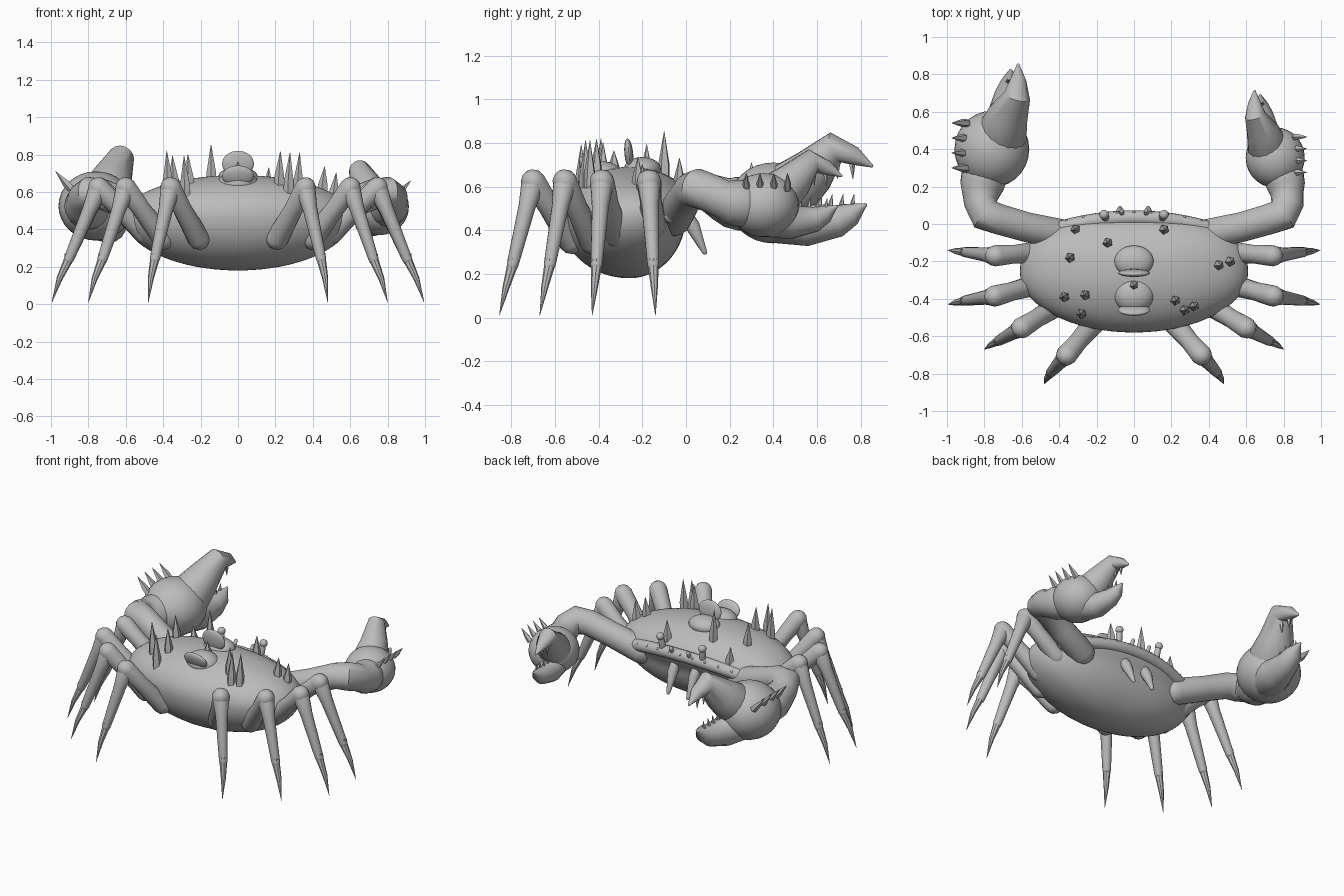
import bpy, bmesh, math
from mathutils import Vector, Matrix

cube = bpy.data.objects.get("Cube")
if cube:
    bpy.data.objects.remove(cube, do_unlink=True)

grey = bpy.data.materials.new("shell_grey")
grey.use_nodes = True
colour = (0.5, 0.5, 0.5, 1)
grey.diffuse_color = colour
grey.node_tree.nodes["Principled BSDF"].inputs["Base Color"].default_value = colour


def finish(name, bm, angle=40):
    bmesh.ops.recalc_face_normals(bm, faces=bm.faces)
    mesh = bpy.data.meshes.new(name)
    bm.to_mesh(mesh)
    bm.free()
    mesh.materials.append(grey)
    for p in mesh.polygons:
        p.use_smooth = True
    mesh.set_sharp_from_angle(angle=math.radians(angle))
    obj = bpy.data.objects.new(name, mesh)
    bpy.context.collection.objects.link(obj)
    return obj


def limb(name, pts, sides=16, rounded=True):
    """Round tube through (position, radius) points, with domed ends."""
    pts = [(Vector(p), r) for p, r in pts]
    if rounded:
        def dome(p, r, out):
            return [(p + out * r * math.sin(a), r * math.cos(a)) for a in (0.5, 1.0, 1.4)]
        first = (pts[0][0] - pts[1][0]).normalized()
        last = (pts[-1][0] - pts[-2][0]).normalized()
        pts = dome(*pts[0], first)[::-1] + pts + dome(*pts[-1], last)
    bm = bmesh.new()
    rings, normal, prev = [], None, None
    for i, (p, r) in enumerate(pts):
        a, b = pts[max(i - 1, 0)][0], pts[min(i + 1, len(pts) - 1)][0]
        t = (b - a).normalized()
        if normal is None:
            normal = t.orthogonal().normalized()
        else:
            normal = prev.rotation_difference(t) @ normal
        prev = t
        side = t.cross(normal)
        ring = []
        for k in range(sides):
            ang = math.tau * k / sides
            ring.append(bm.verts.new(p + r * (normal * math.cos(ang) + side * math.sin(ang))))
        rings.append(ring)
    for lo, hi in zip(rings, rings[1:]):
        for k in range(sides):
            j = (k + 1) % sides
            bm.faces.new((lo[k], lo[j], hi[j], hi[k]))
    bm.faces.new(rings[0])
    bm.faces.new(rings[-1])
    return finish(name, bm)


def spike(name, base, tip, r):
    base, tip = Vector(base), Vector(tip)
    mid = base.lerp(tip, 0.35)
    return limb(name, [(base, r * 0.8), (mid, r * 0.75), (tip, 0.001)], 5, False)


def ball(name, centre, size, tilt=0):
    bm = bmesh.new()
    bmesh.ops.create_uvsphere(bm, u_segments=28, v_segments=16, radius=1)
    m = Matrix.Translation(centre) @ Matrix.Rotation(tilt, 4, 'X') @ Matrix.Diagonal((*size, 1))
    bmesh.ops.transform(bm, matrix=m, verts=bm.verts)
    return finish(name, bm)


# Body: wide shell with a deep belly, squarer along the face, belly set back under the rim
RX, RY, CY, CZ, TOP, BELLY = 0.61, 0.32, -0.26, 0.47, 0.22, 0.29
bm = bmesh.new()
bmesh.ops.create_uvsphere(bm, u_segments=64, v_segments=32, radius=1)
for v in bm.verts:
    flat = math.hypot(v.co.x, v.co.y)
    f, depth = 1, RY
    if v.co.y > 0 and flat > 1e-5:
        c, s = abs(v.co.x) / flat, v.co.y / flat
        f = (c ** 2.5 + s ** 2.5) ** (-1 / 2.5)
        depth = 0.31 - 0.05 * min(1, max(0, 0.2 - v.co.z) * 3)
    v.co = (v.co.x * RX * f, CY + v.co.y * depth * f,
            CZ + v.co.z * (TOP if v.co.z > 0 else BELLY))
finish("body_shell", bm)


def shell_z(x, y):
    return CZ + TOP * math.sqrt(max(0.1, 1 - (x / RX) ** 2 - ((y - CY) / RY) ** 2))


# Raised rim along the face, drooping at its ends, with small rivets
def rim_point(x):
    return Vector((x, 0.033 - 0.36 * x * x, 0.55 - 0.3 * x * x))


limb("face_rim", [(rim_point(-0.52 + 0.04 * i), 0.04) for i in range(27)], 14)
for i in range(9):
    ball("rim_rivet", rim_point(-0.36 + 0.09 * i) + Vector((0, 0.03, 0.022)), (0.008,) * 3)

# Humps with flared lobes on the back
ball("front_hump", (0, -0.2, 0.68), (0.105, 0.085, 0.055))
ball("front_lobe", (0, -0.262, 0.75), (0.085, 0.02, 0.07), 0.1)
ball("rear_hump", (0, -0.38, 0.645), (0.108, 0.095, 0.07))
ball("rear_lobe", (0, -0.46, 0.685), (0.085, 0.022, 0.06), 0.4)

# Shell spikes: x, y, height
for x, y, h in [(-0.34, -0.18, .15), (-0.14, -0.1, .2), (0.16, -0.03, .12), (-0.31, -0.03, .1),
                (0, -0.33, .08), (-0.37, -0.39, .2), (-0.26, -0.38, .15), (-0.28, -0.48, .2),
                (0.22, -0.41, .17), (0.27, -0.46, .2), (0.32, -0.44, .2),
                (0.45, -0.22, .12), (0.51, -0.2, .12)]:
    z = shell_z(x, y)
    spike("shell_spike", (x, y, z - 0.03), (x * 1.03, y, z + h), 0.036)

# Face parts and walking legs, mirrored: hip, knee, ankle, foot
legs = [((.5, -.15, .42), (.74, -.17, .622), (.905, -.15, .24), (.995, -.14, .01)),
        ((.5, -.32, .38), (.745, -.385, .622), (.905, -.41, .24), (.995, -.43, .01)),
        ((.40, -.43, .35), (.6, -.555, .622), (.725, -.625, .24), (.8, -.67, .01)),
        ((.21, -.525, .35), (.36, -.70, .622), (.445, -.795, .24), (.48, -.855, .01))]
for s in (-1, 1):
    limb("eye_stalk", [((s * .15, .03, .55), .022), ((s * .157, .045, .63), .019)], 12)
    ball("eye", (s * .16, .05, .65), (.025,) * 3)
    limb("feeler", [((s * .065, .04, .55), .014), ((s * .065, .07, .6), .012)], 10)
    limb("mandible", [((s * .08, -.02, .5), .03), ((s * .08, .03, .42), .034),
                      ((s * .075, .085, .3), .012)], 12)
    for leg in legs:
        hip, knee, ankle, foot = [Vector((s * p[0], p[1], p[2])) for p in leg]
        limb("leg_thigh", [(hip, .06), (hip.lerp(knee, .6), .05), (knee, .057)])
        limb("leg_shin", [(knee, .054), (knee.lerp(ankle, .3), .039), (ankle, .027)])
        bow = ankle.lerp(foot, .5) + Vector((s * .004, 0, .012))
        limb("leg_claw", [(ankle + Vector((0, 0, .03)), .022), (ankle, .025),
                          (bow, .016), (foot, .001)], 8, False)


# Pincers: arm, palm, two fingers, teeth and knuckle spikes
def pincer(s, palm, k, girth):
    palm = Vector(palm)

    def at(x, y, z):
        return palm + Vector((-s * x, y, z)) * k

    def scaled(points):
        return [(at(*p), r * k) for p, r in points]

    limb("pincer_arm", [((s * .38, -.06, .455), .085), ((s * .58, -.015, .53), .08),
                        ((s * .72, .025, .585), .082), ((s * .795, .05, .592), .09),
                        ((s * .82, .11, .57), .088), ((s * .818, .16, .545), .098 * girth),
                        ((s * .812, .205, .53), .115 * girth),
                        ((s * .8, .26, .52), .12 * girth)], 20)
    ball("pincer_palm", palm, (.2 * k, .205 * k, .185 * k))
    limb("upper_finger", scaled([((.05, .07, .05), .14), ((.085, .18, .145), .11),
                                 ((.135, .285, .255), .072), ((.14, .37, .215), .043),
                                 ((.14, .45, .17), .008)]))
    limb("lower_finger", scaled([((.03, .04, -.055), .135), ((.07, .17, -.1), .098),
                                 ((.09, .3, -.082), .073), ((.1, .36, -.05), .053),
                                 ((.1, .42, -.01), .01)]))
    for i in range(4):
        y = .21 + .05 * i
        spike("lower_tooth", at(.085, y, -.03), at(.09, y + .01, .04), .016 * k)
    for y in (.29, .36):
        spike("fang", at(.14, y, .2), at(.14, y + .005, .11), .018 * k)
    for i in range(4):
        y = -.1 + .08 * i
        spike("knuckle_spike", at(-.13, y, .09), at(-.215, y, .185), .028 * k)


pincer(-1, (-.76, .40, .525), 1, 1.03)
pincer(1, (.755, .355, .515), .79, .9)
